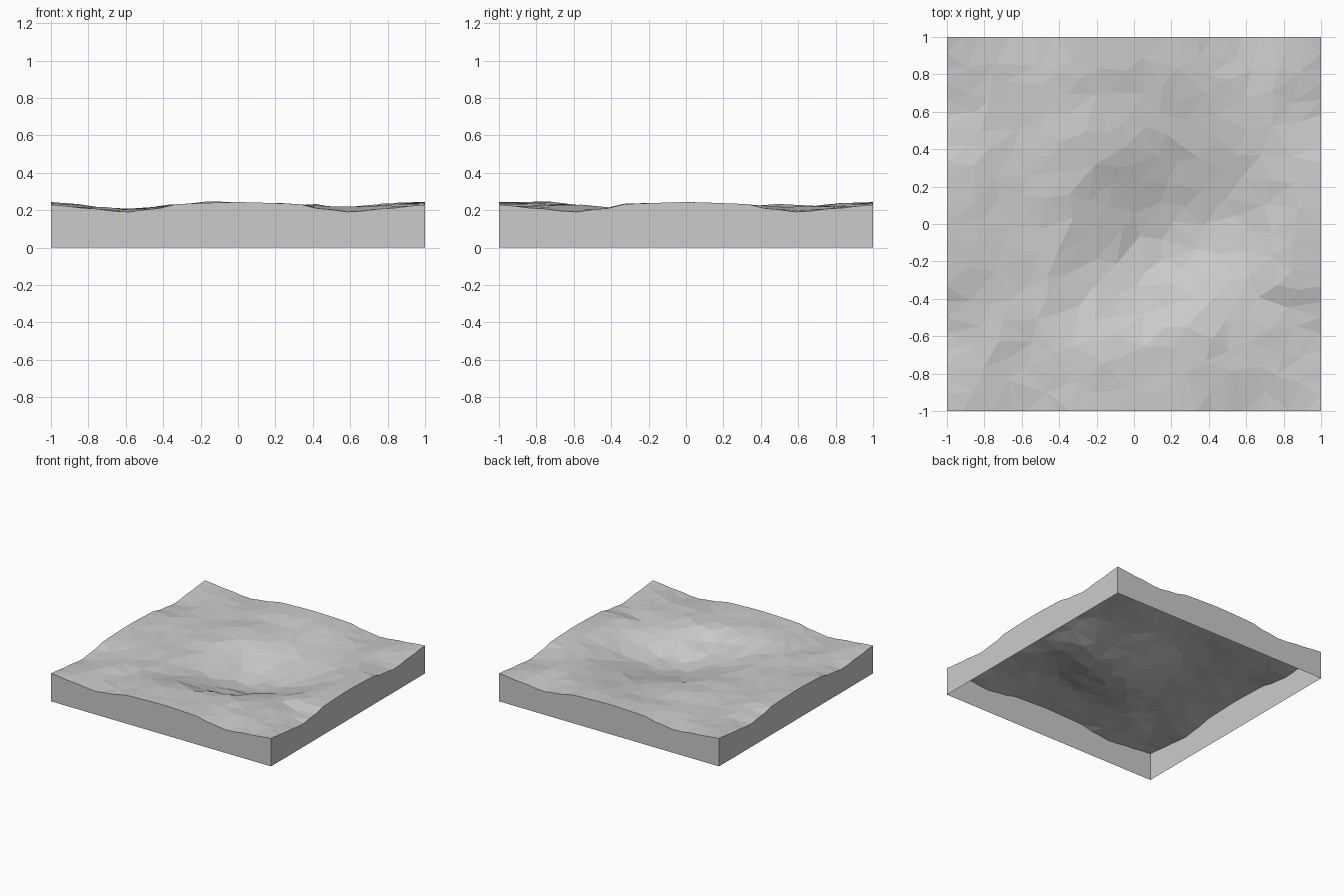
import bpy, bmesh, math, random
from mathutils import Vector
from mathutils.geometry import delaunay_2d_cdt

random.seed(7)
cube = bpy.data.objects.get("Cube")
if cube:
    bpy.data.objects.remove(cube, do_unlink=True)

# Height profiles: the repeating border, and the ridge lines along x and y
BORDER = [(0, .243), (.3, .235), (.45, .207), (.6, .19), (.8, .21), (1, .229)]
RIDGE_X = [(-1, .24), (-.8, .225), (-.6, .208), (-.3, .235), (-.12, .25), (.1, .24),
           (.35, .24), (.62, .22), (.88, .25), (1, .24)]
RIDGE_Y = [(-1, .24), (-.8, .25), (-.6, .24), (-.47, .212), (-.3, .24), (0, .25),
           (.4, .24), (.65, .22), (.8, .24), (1, .235)]


def ease(t):
    t = max(0, min(1, t))
    return t * t * (3 - 2 * t)


def profile(points, t):
    for (a, ha), (b, hb) in zip(points, points[1:]):
        if t <= b:
            return ha + (hb - ha) * ease((t - a) / (b - a))
    return points[-1][1]


def hollow(x, y):
    """Wide tilted bowl, steep on its front side and gentle at the back."""
    u = x - .18
    v = y + .12 - .2 * (x - .1)
    u /= .82 if u < 0 else .74
    v /= .5 if v < 0 else .85
    r = min(1, math.hypot(u, v))
    return .155 * (1 + math.cos(math.pi * r)) / 2


def height(x, y):
    edge = max(abs(x), abs(y))
    border = profile(BORDER, min(abs(x), abs(y)))
    inside = min(profile(RIDGE_X, x), profile(RIDGE_Y, y)) - hollow(x, y)
    w = ease((1 - edge) / .3)
    bump = random.uniform(-.012, 0) * w
    return border + (inside - border) * w + bump


# Scattered points: even steps along the border, random ones inside
steps = 24
points = []
for i in range(steps):
    t = -1 + 2 * i / steps
    points += [Vector(p) for p in ((t, -1), (1, t), (-t, 1), (-1, -t))]
for _ in range(4000):
    p = Vector((random.uniform(-.93, .93), random.uniform(-.93, .93)))
    if all((p - q).length > .1 for q in points):
        points.append(p)

# Faceted ground surface
coords, _, tris, *_ = delaunay_2d_cdt(points, [], [], 0, 1e-6)
bm = bmesh.new()
verts = [bm.verts.new((c.x, c.y, height(c.x, c.y))) for c in coords]
for tri in tris:
    face = bm.faces.new([verts[i] for i in tri])
    face.normal_update()
    if face.normal.z < 0:
        face.normal_flip()

# Side walls dropped from the border, open underneath
rim = [e for e in bm.edges if e.is_boundary]
result = bmesh.ops.extrude_edge_only(bm, edges=rim)["geom"]
for item in result:
    if isinstance(item, bmesh.types.BMVert):
        item.co.z = 0
bm.normal_update()
for face in bm.faces:
    mid = face.calc_center_median()
    if abs(face.normal.z) < .01 and face.normal.x * mid.x + face.normal.y * mid.y < 0:
        face.normal_flip()

mesh = bpy.data.meshes.new("ground_tile")
bm.to_mesh(mesh)
bm.free()
tile = bpy.data.objects.new("ground_tile", mesh)
bpy.context.collection.objects.link(tile)

# Plain grey
grey = bpy.data.materials.new("mid_grey")
grey.use_nodes = True
colour = (.6, .6, .6, 1)
grey.diffuse_color = colour
grey.node_tree.nodes["Principled BSDF"].inputs["Base Color"].default_value = colour
mesh.materials.append(grey)
